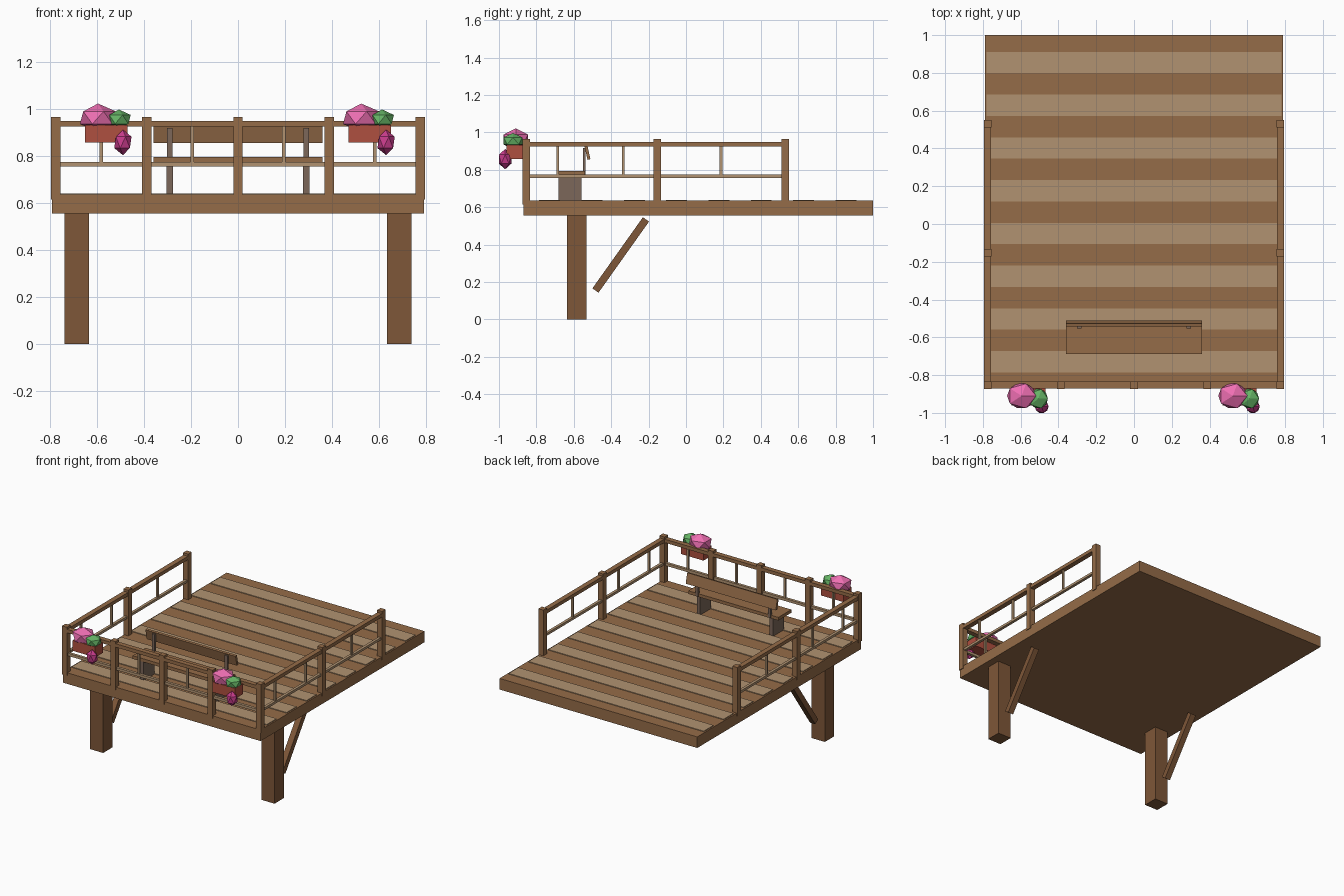
import bpy
from math import atan2, hypot
from mathutils import Matrix, Vector

if "Cube" in bpy.data.objects:
    bpy.data.objects.remove(bpy.data.objects["Cube"])


def mat(name, r, g, b):
    m = bpy.data.materials.new(name)
    m.diffuse_color = (r, g, b, 1)
    m.use_nodes = True
    m.node_tree.nodes["Principled BSDF"].inputs["Base Color"].default_value = m.diffuse_color
    return m


WOOD = mat("wood", 0.30, 0.15, 0.065)
PALE = mat("pale_wood", 0.44, 0.29, 0.165)
BEAM = mat("dark_wood", 0.21, 0.095, 0.04)
GREY = mat("weathered_wood", 0.20, 0.135, 0.10)
CLAY = mat("terracotta", 0.43, 0.08, 0.05)
PINK = mat("pink_petals", 0.86, 0.16, 0.45)
MAGENTA = mat("magenta_petals", 0.58, 0.045, 0.26)
LEAF = mat("leaf_green", 0.13, 0.45, 0.13)


def finish(name, material, matrix):
    o = bpy.context.object
    o.name = name
    o.data.transform(matrix)
    o.data.materials.append(material)
    return o


def box(name, x, y, z, material):
    """Box from (min, max) ranges along each axis."""
    bpy.ops.mesh.primitive_cube_add(size=1)
    c = Vector([(r[0] + r[1]) / 2 for r in (x, y, z)])
    s = Vector([r[1] - r[0] for r in (x, y, z)])
    return finish(name, material, Matrix.Translation(c) @ Matrix.Diagonal(s).to_4x4())


def tilted_box(name, centre, size, angle, material):
    """Box rotated about the x axis."""
    bpy.ops.mesh.primitive_cube_add(size=1)
    m = Matrix.Translation(centre) @ Matrix.Rotation(angle, 4, 'X')
    return finish(name, material, m @ Matrix.Diagonal(Vector(size)).to_4x4())


def blob(name, centre, radii, material):
    bpy.ops.mesh.primitive_ico_sphere_add(subdivisions=1, radius=1)
    m = Matrix.Translation(centre) @ Matrix.Diagonal(Vector(radii)).to_4x4()
    return finish(name, material, m)


def around(c, half):
    return (c - half, c + half)


# Deck slab with raised pale planks
box("deck", (-0.79, 0.79), (-0.87, 1.0), (0.555, 0.635), WOOD)
for i in range(8):
    y = 0.855 - i * 0.2263
    box("deck_plank", (-0.78, 0.78), around(y, 0.056), (0.63, 0.64), PALE)

# Legs and diagonal braces
for s in (-1, 1):
    box("leg", around(s * 0.685, 0.053), (-0.637, -0.531), (0, 0.556), BEAM)
    dy, dz = 0.27, 0.38
    tilted_box("leg_brace", (s * 0.685, -0.349, 0.345),
               (0.042, 0.04, hypot(dy, dz)), -atan2(dy, dz), BEAM)

# Front railing
FY = -0.853
for x in (-0.775, -0.3875, 0, 0.3875, 0.775):
    box("front_post", around(x, 0.02), around(FY, 0.02), (0.615, 0.965), WOOD)
box("front_top_rail", (-0.775, 0.775), around(FY, 0.018), (0.924, 0.949), WOOD)
box("front_mid_rail", (-0.775, 0.775), around(FY, 0.01), (0.755, 0.774), PALE)
for x in (-0.581, -0.194, 0.194, 0.581):
    box("front_baluster", around(x, 0.007), around(FY, 0.007), (0.77, 0.926), PALE)

# Side railings
for s in (-1, 1):
    sx = s * 0.775
    for y in (-0.153, 0.53):
        box("side_post", around(sx, 0.02), around(y, 0.02), (0.615, 0.965), WOOD)
    box("side_top_rail", around(sx, 0.018), (FY, 0.53), (0.924, 0.949), WOOD)
    box("side_mid_rail", around(sx, 0.01), (FY, 0.53), (0.757, 0.774), PALE)
    for y in (-0.686, -0.335, 0.187):
        box("side_baluster", around(sx, 0.007), around(y, 0.007), (0.77, 0.926), PALE)

# Bench
box("bench_seat", (-0.36, 0.36), (-0.688, -0.54), (0.772, 0.795), WOOD)
tilted_box("bench_back", (0, -0.527, 0.892), (0.72, 0.016, 0.075), 0.22, WOOD)
for s in (-1, 1):
    box("bench_leg", around(s * 0.29, 0.013), (-0.683, -0.558), (0.635, 0.775), GREY)
    box("bench_back_support", around(s * 0.29, 0.011), (-0.552, -0.536), (0.775, 0.918), GREY)

# Flower boxes hung outside the front rail
for x in (-0.559, 0.559):
    box("flower_box", around(x, 0.09), (-0.96, -0.87), (0.857, 0.932), CLAY)
    blob("pink_bloom", (x - 0.036, -0.91, 0.962), (0.086, 0.076, 0.06), PINK)
    blob("leaf_clump", (x + 0.053, -0.925, 0.955), (0.056, 0.059, 0.042), LEAF)
    blob("trailing_bloom", (x + 0.07, -0.967, 0.857), (0.041, 0.039, 0.054), MAGENTA)
